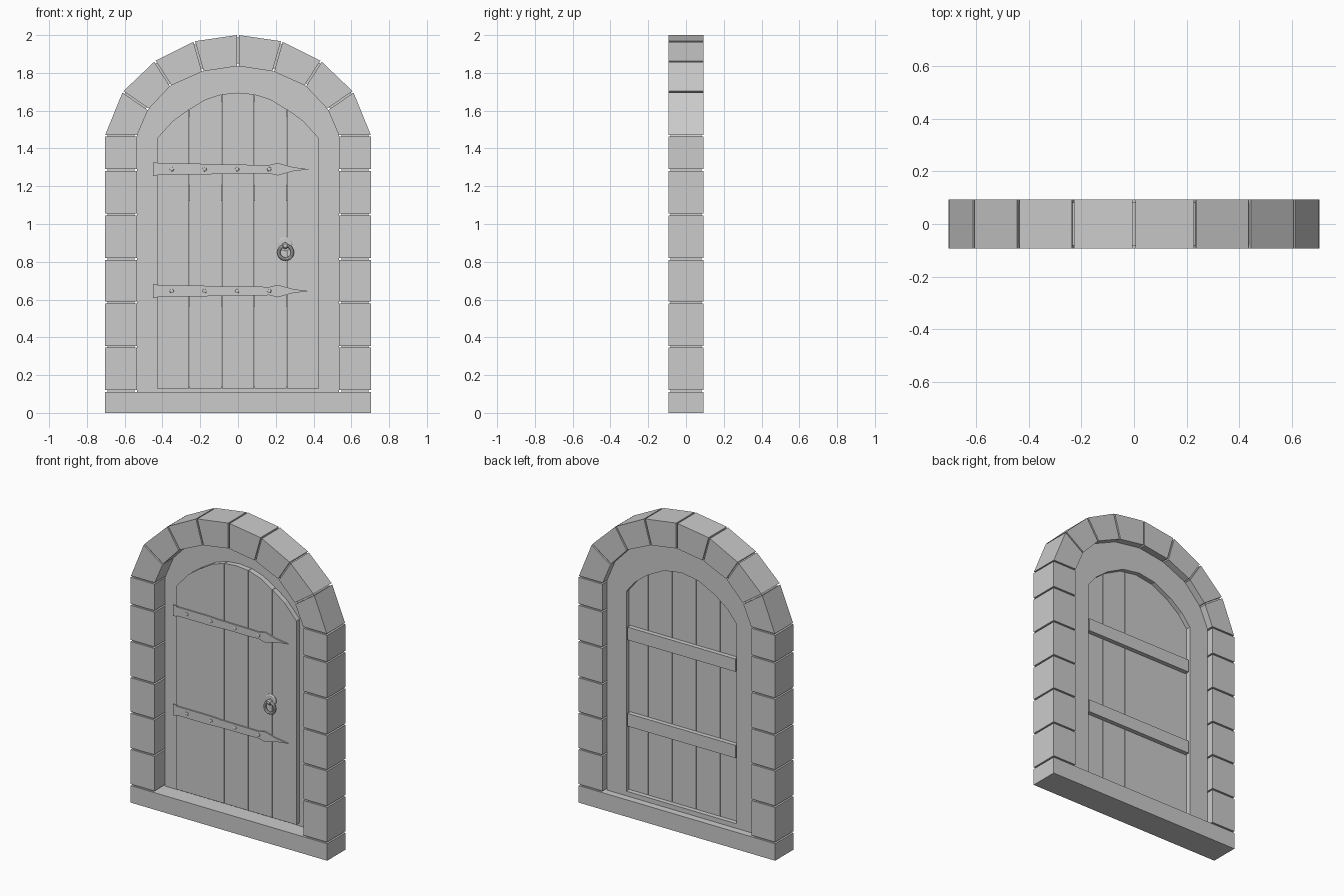
import bpy, bmesh, math
from mathutils import Vector

if "Cube" in bpy.data.objects:
    bpy.data.objects.remove(bpy.data.objects["Cube"])


def finish(name, bm):
    bmesh.ops.recalc_face_normals(bm, faces=bm.faces[:])
    me = bpy.data.meshes.new(name)
    bm.to_mesh(me)
    bm.free()
    ob = bpy.data.objects.new(name, me)
    bpy.context.collection.objects.link(ob)
    return ob


def prism(name, pts, y0, y1):
    """Extrude an x-z outline from y0 to y1."""
    bm = bmesh.new()
    a = [bm.verts.new((p[0], y0, p[1])) for p in pts]
    b = [bm.verts.new((p[0], y1, p[1])) for p in pts]
    bm.faces.new(a)
    bm.faces.new(b[::-1])
    for i in range(len(pts)):
        j = (i + 1) % len(pts)
        bm.faces.new((a[i], b[i], b[j], a[j]))
    return finish(name, bm)


def box(name, x0, x1, y0, y1, z0, z1):
    return prism(name, [(x0, z0), (x1, z0), (x1, z1), (x0, z1)], y0, y1)


def mirrored(half):
    """Right-hand points, bottom to top centre, continued down the left."""
    return half + [Vector((-p.x, p.y)) for p in reversed(half[:-1])]


def lathe(name, x, z, profile, n):
    """Turn (radius, y) points about a y-axis line; ends on a capped ring."""
    bm = bmesh.new()
    rings = [[bm.verts.new((x + r * math.cos(math.tau * i / n), y,
                            z + r * math.sin(math.tau * i / n))) for i in range(n)]
             for r, y in profile]
    for a, b in zip(rings, rings[1:]):
        for i in range(n):
            j = (i + 1) % n
            bm.faces.new((a[i], a[j], b[j], b[i]))
    bm.faces.new(rings[0])
    bm.faces.new(rings[-1])
    return finish(name, bm)


def V(*pts):
    return [Vector(p) for p in pts]


DEPTH = 0.093
DOOR_FRONT, DOOR_BACK, FRAME_BACK = -0.016, 0.018, 0.048

# Sill
box("sill", -0.705, 0.705, -DEPTH, DEPTH, 0, 0.11)

# Joint lines of the stone surround, inner and outer ends
heights = (0.115, 0.35, 0.585, 0.815, 1.05, 1.285)
inner = mirrored(V(*[(0.535, z) for z in heights], (0.535, 1.467), (0.475, 1.607),
                   (0.357, 1.732), (0.187, 1.808), (0, 1.836)))
outer = mirrored(V(*[(0.705, z) for z in heights], (0.705, 1.467), (0.61, 1.70),
                   (0.44, 1.862), (0.232, 1.967), (0, 2.001)))

# Jamb stones and arch stones, separated by narrow joints
GAP = 0.005
for i in range(len(inner) - 1):
    def trimmed(p, q):
        d = (q - p).normalized() * GAP
        return p + d, q - d
    a, b = trimmed(inner[i], inner[i + 1])
    c, d = trimmed(outer[i], outer[i + 1])
    kind = "jamb_stone" if i < 6 or i >= len(inner) - 7 else "arch_stone"
    prism(kind, [a, c, d, b], -DEPTH, DEPTH)

# Recessed mortar core
m_in = [p.lerp(q, 0.08) for p, q in zip(inner, outer)]
m_out = [p.lerp(q, 0.92) for p, q in zip(inner, outer)]
for loop in (m_in, m_out):
    loop[0].y = loop[-1].y = 0.11
prism("mortar", m_in + m_out[::-1], -0.082, 0.082)

# Door frame set into the surround, with a low bottom rail
f_out = [Vector((0.535, 0.11))] + inner[6:-6] + [Vector((-0.535, 0.11))]
f_in = mirrored(V((0.395, 0.11), (0.395, 1.435), (0.335, 1.51), (0.245, 1.58),
                  (0.125, 1.642), (0, 1.662)))
prism("door_frame", f_out + f_in[::-1], DOOR_BACK, FRAME_BACK)
box("frame_bottom_rail", -0.395, 0.395, DOOR_BACK, FRAME_BACK, 0.11, 0.14)

# Door planks following the arched top
top = [1.452, 1.547, 1.608, 1.66, 1.687, 1.695, 1.687, 1.66, 1.608, 1.547, 1.452]
xs = [-0.43 + 0.086 * i for i in range(11)]
for k in range(5):
    i = 2 * k
    x0 = xs[i] + (0.0015 if k else 0)
    x1 = xs[i + 2] - (0.0015 if k < 4 else 0)
    prism("door_plank", [(x0, 0.13), (x1, 0.13), (x1, top[i + 2]),
                         (xs[i + 1], top[i + 1]), (x0, top[i])], DOOR_FRONT, DOOR_BACK)

# Battens across the back
for z0, z1 in ((0.563, 0.646), (1.123, 1.206)):
    box("back_batten", -0.387, 0.387, DOOR_BACK, 0.047, z0, z1)

# Strap hinges with spear tips and rivets
half = [(-0.45, 0.037), (-0.423, 0.034), (-0.423, 0.029), (-0.2, 0.029), (-0.1, 0.025),
        (0.125, 0.023), (0.165, 0.022), (0.21, 0.033), (0.29, 0.011), (0.375, 0.0)]
for zc in (0.645, 1.29):
    pts = [(x, zc + h) for x, h in half] + [(x, zc - h) for x, h in half[-2::-1]]
    prism("strap_hinge", pts, -0.025, DOOR_FRONT)
    for x in (-0.35, -0.177, -0.005, 0.165):
        lathe("hinge_rivet", x, zc, [(0.012, -0.024), (0.011, -0.028), (0.006, -0.031)], 8)

# Ring handle: back plate, boss and hanging ring
lathe("handle_plate", 0.25, 0.893, [(0.038, DOOR_FRONT), (0.038, -0.021), (0.032, -0.025)], 16)
lathe("handle_boss", 0.25, 0.885, [(0.017, -0.022), (0.017, -0.038), (0.01, -0.046)], 10)
bpy.ops.mesh.primitive_torus_add(major_segments=20, minor_segments=8, major_radius=0.036,
                                 minor_radius=0.009, location=(0.252, -0.034, 0.85),
                                 rotation=(math.pi / 2, 0, 0))
bpy.context.object.name = "handle_ring"
